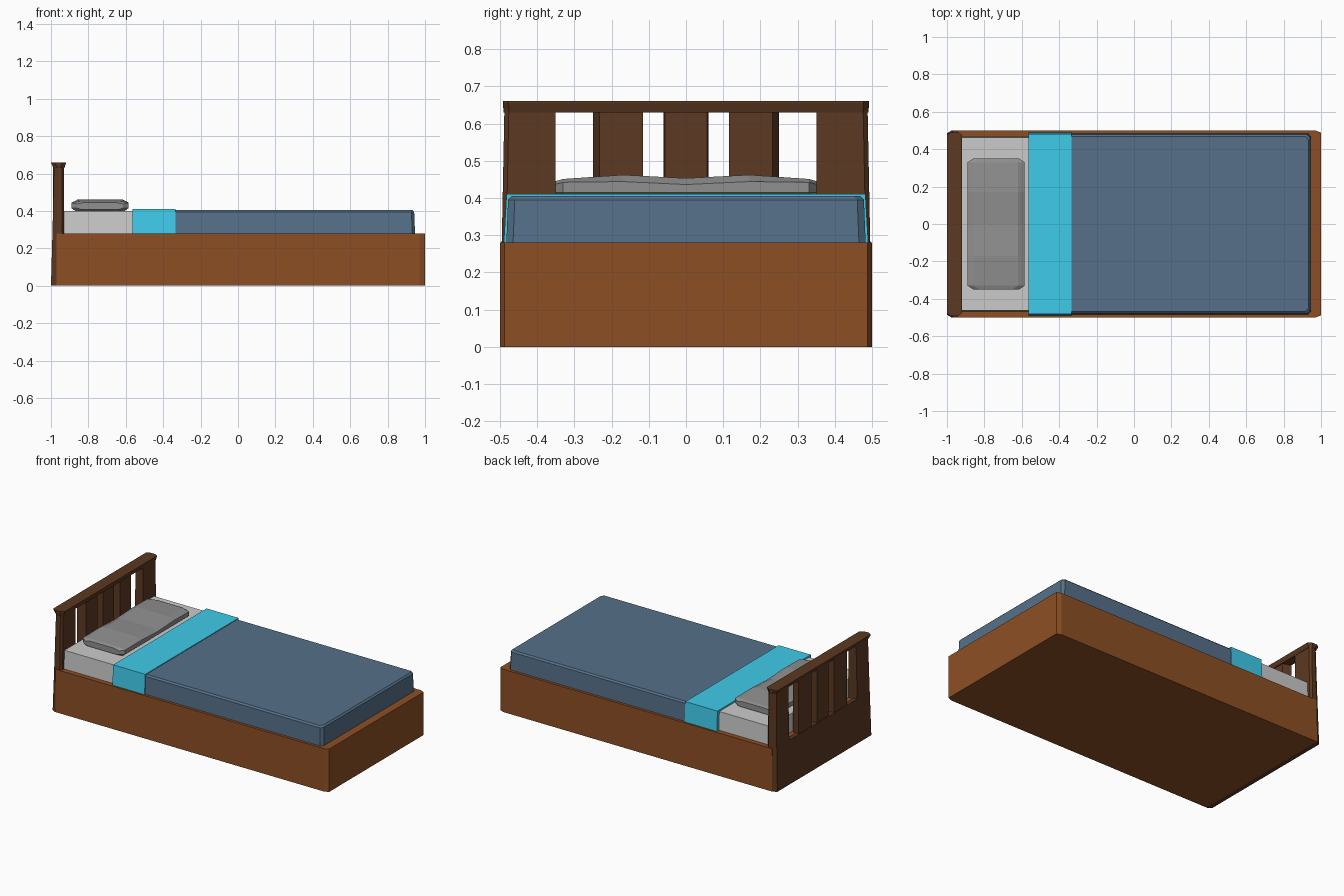
import bpy, bmesh

if "Cube" in bpy.data.objects:
    bpy.data.objects.remove(bpy.data.objects["Cube"])


def material(name, rgb):
    m = bpy.data.materials.new(name)
    m.diffuse_color = (*rgb, 1)
    m.use_nodes = True
    m.node_tree.nodes["Principled BSDF"].inputs["Base Color"].default_value = m.diffuse_color
    return m


WOOD = material("wood", (0.266, 0.078, 0.018))
DARK = material("dark_wood", (0.106, 0.040, 0.015))
BLUE = material("blue_cloth", (0.092, 0.163, 0.250))
CYAN = material("cyan_cloth", (0.050, 0.600, 0.830))
SHEET = material("sheet", (0.8, 0.8, 0.8))
PILLOW = material("pillow_cloth", (0.28, 0.28, 0.28))


def loft(name, rings, mat):
    """Closed flat-shaded solid through rings of equal point count."""
    bm = bmesh.new()
    loops = [[bm.verts.new(p) for p in r] for r in rings]
    n = len(loops[0])
    for a, b in zip(loops, loops[1:]):
        for i in range(n):
            j = (i + 1) % n
            bm.faces.new((a[i], a[j], b[j], b[i]))
    bm.faces.new(loops[0][::-1])
    bm.faces.new(loops[-1])
    bmesh.ops.recalc_face_normals(bm, faces=bm.faces)
    me = bpy.data.meshes.new(name)
    bm.to_mesh(me)
    bm.free()
    me.materials.append(mat)
    ob = bpy.data.objects.new(name, me)
    bpy.context.collection.objects.link(ob)
    return ob


def ring(x0, x1, h, z, left=(0, 0), right=(0, 0)):
    """Rectangle in plan, half width h, with cut corners at each end."""
    (a, b), (c, d) = left, right
    pts = []
    if a:
        pts += [(x0, -h + b), (x0 + a, -h)]
    else:
        pts += [(x0, -h)]
    if c:
        pts += [(x1 - c, -h), (x1, -h + d), (x1, h - d), (x1 - c, h)]
    else:
        pts += [(x1, -h), (x1, h)]
    if a:
        pts += [(x0 + a, h), (x0, h - b)]
    else:
        pts += [(x0, h)]
    return [(x, y, z) for x, y in pts]


# bed base with cut foot corners
cut = (0.03, 0.012)
loft("base", [ring(-0.97, 1, 0.5, z, right=cut) for z in (0, 0.28)], WOOD)

# headboard: lower panel, posts, slats and cap
back = (0.025, 0.015)
loft("headboard_panel", [ring(-1, -0.97, 0.5, 0, back),
                         ring(-0.992, -0.965, 0.495, 0.285, back)], DARK)
for side, label in ((-1, "left"), (1, "right")):
    rings = []
    for z, xb, yo in ((0.28, -0.992, 0.495), (0.635, -0.984, 0.488)):
        plan = [(xb, 0.35), (-0.93, 0.35), (-0.93, yo - 0.012),
                (-0.942, yo), (xb + 0.022, yo), (xb, yo - 0.015)]
        rings.append([(x, side * y, z) for x, y in plan])
    loft("headboard_post_" + label, rings, DARK)
    plan = [(-0.988, 0.115), (-0.935, 0.115), (-0.935, 0.233), (-0.988, 0.25)]
    loft("headboard_slat_" + label,
         [[(x, side * y, z) for x, y in plan] for z in (0.28, 0.635)], DARK)
plan = [(-0.988, -0.06), (-0.935, -0.057), (-0.935, 0.057), (-0.988, 0.06)]
loft("headboard_slat_middle", [[(x, y, z) for x, y in plan] for z in (0.28, 0.635)], DARK)
corner = (0.022, 0.015)
loft("headboard_cap", [ring(-0.986, -0.928, 0.490, 0.63, corner, corner),
                       ring(-1, -0.92, 0.492, 0.655, corner, corner),
                       ring(-1, -0.92, 0.492, 0.66, corner, corner)], DARK)

# mattress, blanket and folded band
loft("mattress", [ring(-0.93, 0.9, 0.468, 0.27), ring(-0.93, 0.9, 0.463, 0.40)], SHEET)
c = (0.015, 0.018)
loft("blanket", [ring(-0.34, 0.947, 0.483, 0.27, right=c),
                 ring(-0.34, 0.942, 0.478, 0.395, right=c),
                 ring(-0.34, 0.932, 0.468, 0.405, right=c)], BLUE)
loft("blanket_fold", [ring(-0.565, -0.333, 0.49, 0.27),
                      ring(-0.565, -0.333, 0.482, 0.41)], CYAN)

# pillow: eight-sided sections along y with a gentle wave on top
sections = []
for y, top, mid, inset, bottom in ((0.35, 0.445, 0.437, 0.03, 0.408),
                                   (0.33, 0.451, 0.442, 0, 0.40),
                                   (0.17, 0.462, 0.444, 0, 0.40),
                                   (0, 0.453, 0.436, 0, 0.40)):
    a, b = -0.89 + inset, -0.585 - inset
    sections.append((y, [(a, 0.415), (a + 0.02, bottom), (b - 0.02, bottom), (b, 0.415),
                         (b, mid), (b - 0.035, top), (a + 0.035, top), (a, mid)]))
rings = [[(x, -y, z) for x, z in s] for y, s in sections]
rings += [[(x, y, z) for x, z in s] for y, s in sections[-2::-1]]
loft("pillow", rings, PILLOW)
